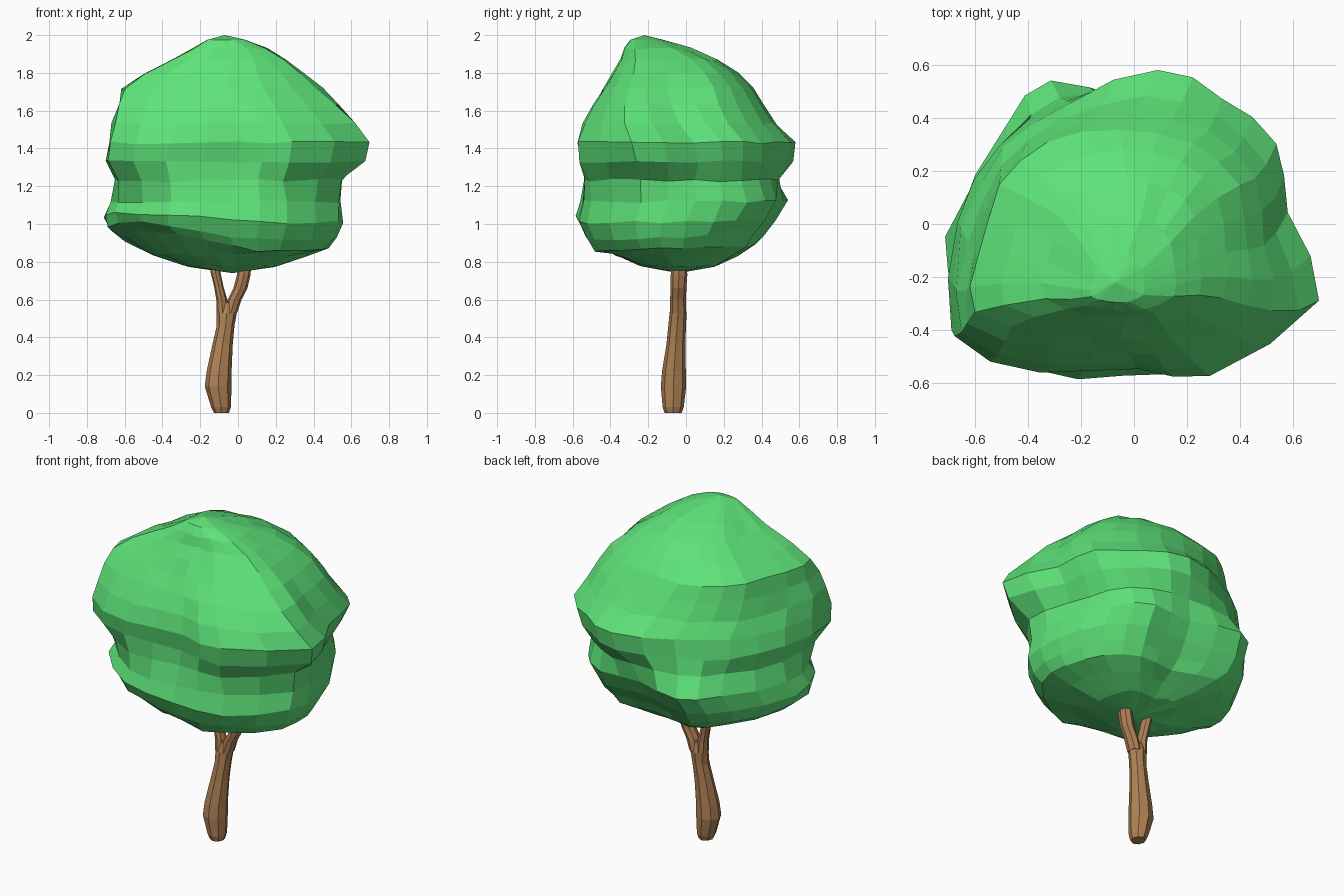
import bpy, bmesh, math, random
from mathutils import Vector

if "Cube" in bpy.data.objects:
    bpy.data.objects.remove(bpy.data.objects["Cube"])

random.seed(4)


def material(name, rgb):
    m = bpy.data.materials.new(name)
    m.diffuse_color = (*rgb, 1)
    m.use_nodes = True
    m.node_tree.nodes["Principled BSDF"].inputs["Base Color"].default_value = m.diffuse_color
    return m


def loft(name, rings, mat, bottom=None, top=None):
    """Skin a stack of equal-length rings; ends close to a point or a flat cap."""
    bm = bmesh.new()
    vs = [[bm.verts.new(p) for p in ring] for ring in rings]
    n = len(vs[0])
    for a, b in zip(vs, vs[1:]):
        for i in range(n):
            j = (i + 1) % n
            bm.faces.new((a[i], a[j], b[j], b[i]))
    for ring, tip in ((vs[0], bottom), (vs[-1], top)):
        if tip is None:
            bm.faces.new(ring)
        else:
            t = bm.verts.new(tip)
            for i in range(n):
                bm.faces.new((ring[i], ring[(i + 1) % n], t))
    bmesh.ops.recalc_face_normals(bm, faces=bm.faces)
    me = bpy.data.meshes.new(name)
    bm.to_mesh(me)
    bm.free()
    me.materials.append(mat)
    ob = bpy.data.objects.new(name, me)
    bpy.context.collection.objects.link(ob)
    return ob


def densify(pts):
    """Double a closed outline, midpoints on a Catmull-Rom curve."""
    n, out = len(pts), []
    for i in range(n):
        a, b, c, d = (Vector(pts[(i + k) % n]) for k in (-1, 0, 1, 2))
        out += [b, (b + c) * 0.5625 - (a + d) * 0.0625]
    return out


leaf = material("leaf_green", (0.11, 0.76, 0.19))
bark = material("bark_brown", (0.43, 0.22, 0.09))

# Foliage: three normalised plan outlines, counter-clockwise from +x
LOW = densify([(.97, .1), (.8, .6), (.5, .88), (.08, .86), (-.41, 1), (-.7, .68),
               (-1, .0), (-.92, -.48), (-.48, -.97), (.05, -1), (.52, -.9), (.96, -.42)])
MID = densify([(.8, .1), (.73, .52), (.45, .82), (.12, 1), (-.36, .79), (-.72, .5),
               (-.95, 0), (-1, -.73), (-.55, -.97), (0, -.93), (.4, -1), (1, -.48)])
HIGH = densify([(.97, -.15), (.9, .46), (.58, .88), (.05, 1), (-.47, .87), (-.82, .47),
                (-.96, -.2), (-1, -.75), (-.4, -.96), (.05, -1), (.4, -.97), (.95, -.68)])

# Foliage: z, left, right, front, back extents of each level
LEVELS = [
    (.78, -.27, .20, -.24, .18), (.835, -.45, .36, -.38, .28),
    (.885, -.60, .49, -.49, .37), (.94, -.685, .535, -.54, .42),
    (1.02, -.71, .565, -.575, .48), (1.12, -.68, .555, -.555, .545),
    (1.23, -.66, .575, -.545, .535), (1.33, -.70, .68, -.565, .58),
    (1.43, -.685, .71, -.585, .585), (1.53, -.66, .63, -.55, .49),
    (1.63, -.63, .54, -.49, .41), (1.72, -.605, .45, -.435, .36),
    (1.80, -.49, .36, -.39, .28), (1.87, -.34, .26, -.35, .17),
    (1.93, -.24, .16, -.33, .03), (1.975, -.16, .04, -.295, -.12),
]
rings = []
for z, x0, x1, y0, y1 in LEVELS:
    if z < 1.4:
        a, b, t = LOW, MID, max(0, (z - 1.12) / .22)
    else:
        a, b, t = MID, HIGH, (z - 1.4) / .3
    rough = 0 if z > 1.95 else 1
    ring = []
    for p, q in zip(a, b):
        u, v = p.lerp(q, min(1, t))
        wobble = 1 - rough * random.uniform(-.005, .025)
        # the lower rim rises at the front left and dips at the front right
        low = min(1, max(0, (1.12 - z) / .2))
        tilt = low * (.12 * max(0, -u - v - .8) - .03 * max(0, u * .4 - v * .7))
        if z < .87:
            tilt = 0
        ring.append(((x0 + x1) / 2 + u * wobble * (x1 - x0) / 2,
                     (y0 + y1) / 2 + v * wobble * (y1 - y0) / 2,
                     z + tilt + rough * random.uniform(-.008, .008)))
    rings.append(ring)
loft("foliage", rings, leaf, (-.03, -.04, .74), (-.07, -.22, 2.0))


def limb(name, path, sides=8):
    """Tapered limb from (x, y, z, x radius, y radius) stations."""
    rings = [[(x + rx * math.cos(k * math.tau / sides),
               y + ry * math.sin(k * math.tau / sides), z)
              for k in range(sides)] for x, y, z, rx, ry in path]
    loft(name, rings, bark)


# Trunk and the two branches of its fork
limb("trunk", [(-.088, -.068, 0, .04, .045), (-.09, -.068, .03, .052, .056),
               (-.105, -.066, .14, .071, .067), (-.10, -.064, .22, .066, .063),
               (-.082, -.054, .36, .054, .05), (-.066, -.047, .46, .047, .047),
               (-.06, -.042, .53, .054, .045), (-.055, -.042, .585, .05, .03)])
limb("left_branch", [(-.082, -.042, .53, .031, .04), (-.086, -.042, .60, .029, .036),
                     (-.102, -.04, .67, .025, .034), (-.118, -.038, .74, .026, .034),
                     (-.13, -.036, .80, .024, .03)])
limb("right_branch", [(-.038, -.042, .53, .033, .043), (-.018, -.042, .60, .037, .042),
                      (.013, -.04, .66, .037, .042), (.03, -.037, .73, .036, .044),
                      (.04, -.034, .80, .032, .038)])
